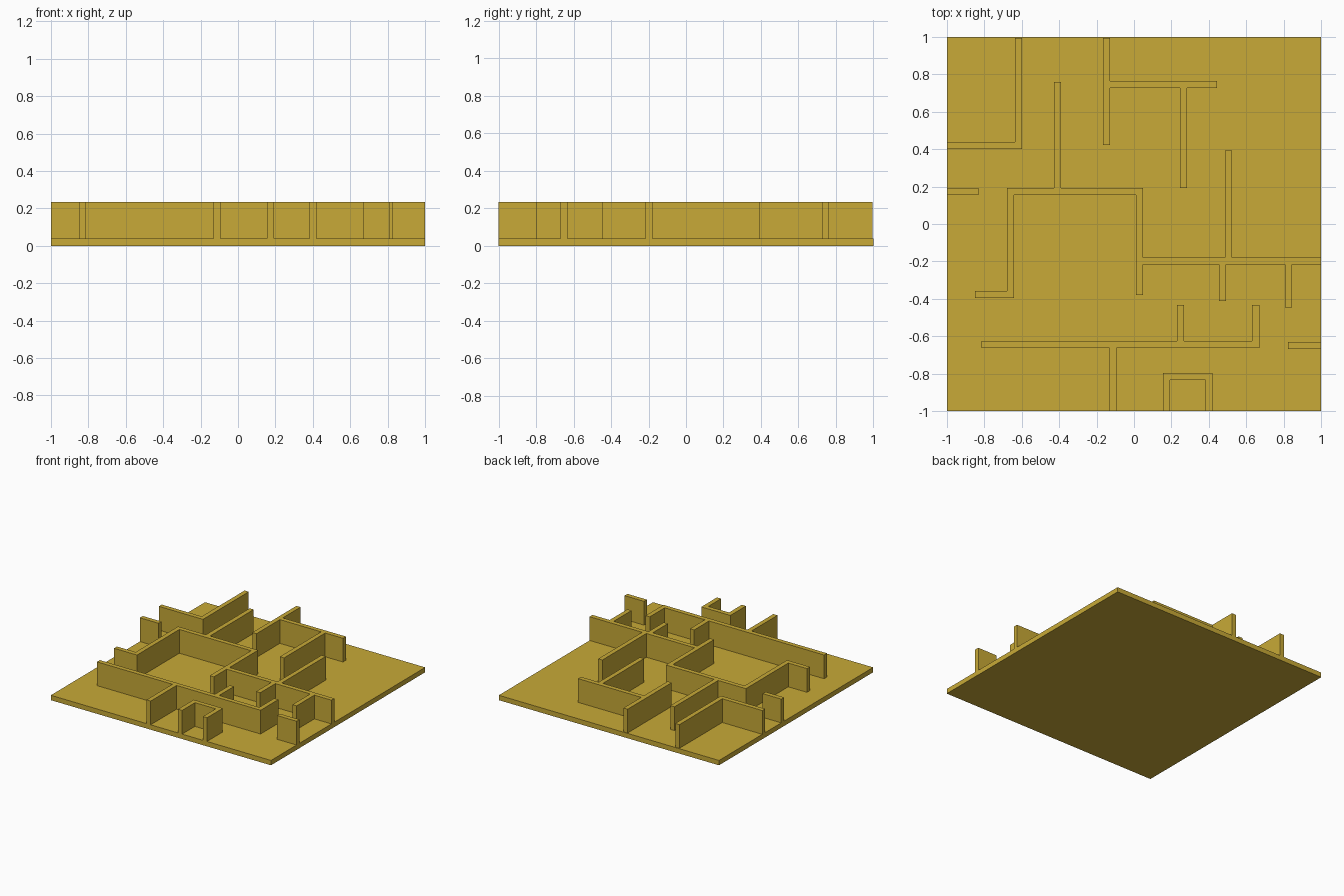
import bpy, bmesh

if "Cube" in bpy.data.objects:
    bpy.data.objects.remove(bpy.data.objects["Cube"])

BASE_TOP, WALL_TOP = 0.04, 0.235
H = 0.0188          # half the wall thickness
E = 1.0 - H         # centreline end of a wall that reaches the plate edge

gold = bpy.data.materials.new("warm gold")
gold.diffuse_color = (0.58, 0.40, 0.038, 1.0)
gold.use_nodes = True
gold.node_tree.nodes["Principled BSDF"].inputs["Base Color"].default_value = gold.diffuse_color


def add_object(name, bm):
    bmesh.ops.recalc_face_normals(bm, faces=bm.faces)
    mesh = bpy.data.meshes.new(name)
    bm.to_mesh(mesh)
    bm.free()
    mesh.materials.append(gold)
    obj = bpy.data.objects.new(name, mesh)
    bpy.context.collection.objects.link(obj)
    return obj


def build_walls(name, paths):
    """Merge centreline paths into one clean solid with a shared outline."""
    rects = []
    for path in paths:
        for (x0, y0), (x1, y1) in zip(path, path[1:]):
            rects.append((min(x0, x1) - H, max(x0, x1) + H,
                          min(y0, y1) - H, max(y0, y1) + H))
    xs = sorted({round(v, 4) for r in rects for v in r[:2]})
    ys = sorted({round(v, 4) for r in rects for v in r[2:]})
    bm = bmesh.new()
    verts = {}

    def vert(x, y):
        if (x, y) not in verts:
            verts[x, y] = bm.verts.new((x, y, BASE_TOP))
        return verts[x, y]

    # Footprint: keep each grid cell covered by a wall
    for xa, xb in zip(xs, xs[1:]):
        for ya, yb in zip(ys, ys[1:]):
            cx, cy = (xa + xb) / 2, (ya + yb) / 2
            if any(r[0] < cx < r[1] and r[2] < cy < r[3] for r in rects):
                bm.faces.new([vert(xa, ya), vert(xb, ya), vert(xb, yb), vert(xa, yb)])
    # Raise the footprint to wall height
    ext = bmesh.ops.extrude_face_region(bm, geom=bm.faces[:], use_keep_orig=True)
    for v in ext["geom"]:
        if isinstance(v, bmesh.types.BMVert):
            v.co.z = WALL_TOP
    bmesh.ops.dissolve_limit(bm, angle_limit=0.01, verts=bm.verts[:], edges=bm.edges[:])
    return add_object(name, bm)


# Floor plate
bm = bmesh.new()
bmesh.ops.create_cube(bm, size=1.0)
for v in bm.verts:
    v.co = (v.co.x * 2, v.co.y * 2, (v.co.z + 0.5) * BASE_TOP)
add_object("floor_plate", bm)

# Back left corner room and the stub beside it
build_walls("back_left_walls", [
    [(-0.618, E - 0.005), (-0.618, 0.42), (-E, 0.42)],
])
build_walls("left_stub", [[(-E, 0.174), (-0.849, 0.174)]])

# Back partition with its branches
build_walls("back_walls", [
    [(-0.147, E - 0.005), (-0.147, 0.441)],
    [(-0.147, 0.745), (0.426, 0.745)],
    [(0.265, 0.745), (0.265, 0.211)],
])

# Central room and the wall running to the right edge
build_walls("centre_walls", [
    [(-0.83, -0.376), (-0.66, -0.376), (-0.66, 0.174), (0.029, 0.174), (0.029, -0.362)],
    [(-0.408, 0.174), (-0.408, 0.741)],
    [(0.029, -0.197), (E, -0.197)],
    [(0.504, -0.197), (0.504, 0.373)],
    [(0.472, -0.197), (0.472, -0.394)],
    [(0.826, -0.197), (0.826, -0.427)],
])

# Front corridor wall with its branches
build_walls("front_walls", [
    [(-0.797, -0.645), (0.651, -0.645), (0.651, -0.452)],
    [(0.248, -0.645), (0.248, -0.452)],
    [(-0.112, -0.645), (-0.112, -E)],
])

# Small front closet and right stub
build_walls("front_closet", [
    [(0.174, -E), (0.174, -0.815), (0.4, -0.815), (0.4, -E)],
])
build_walls("right_stub", [[(0.842, -0.65), (E, -0.65)]])
